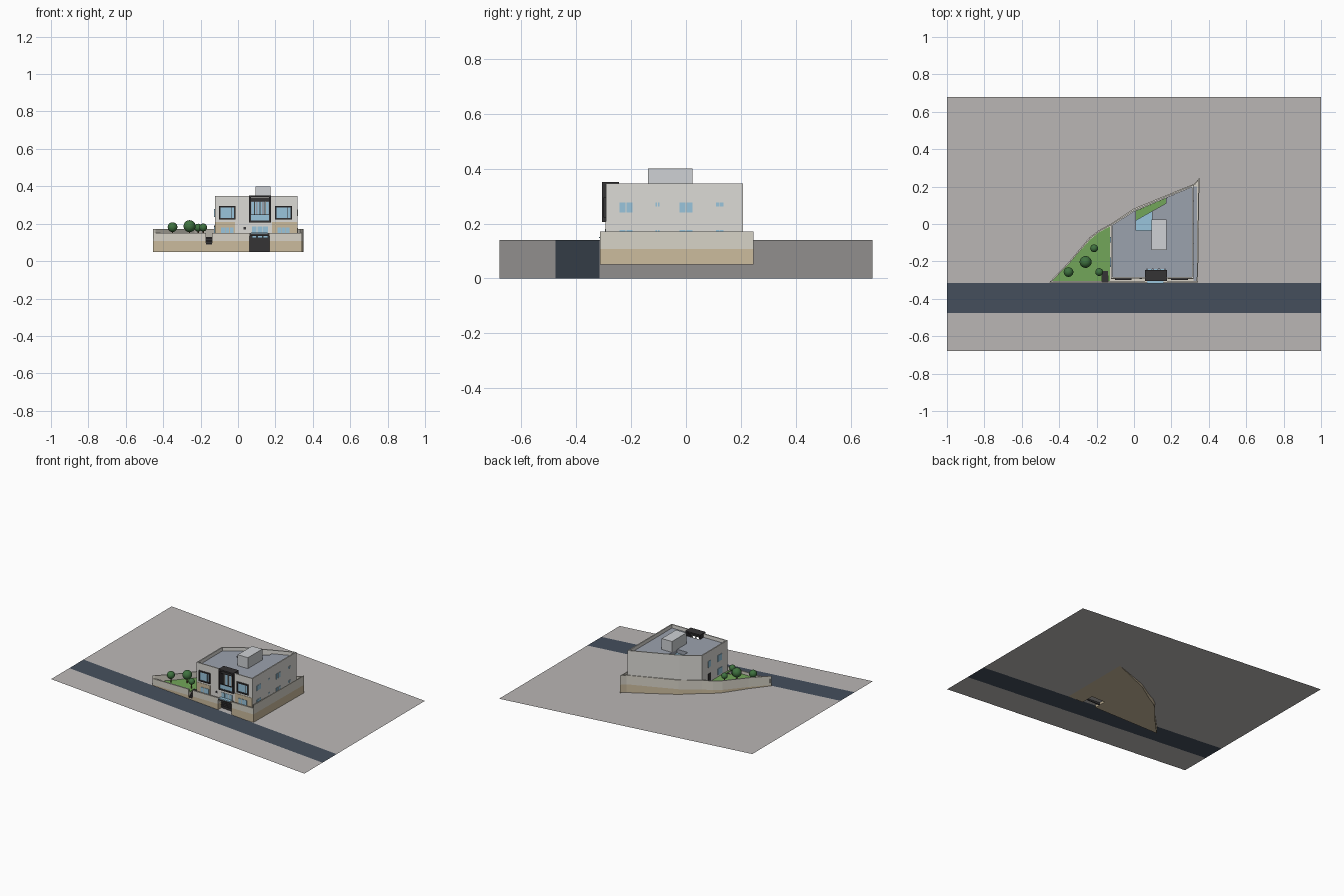
import bpy, bmesh
from mathutils import Vector

if "Cube" in bpy.data.objects:
    bpy.data.objects.remove(bpy.data.objects["Cube"])

MATS = {}
COL = dict(ground=(.5, .48, .47), road=(.06, .08, .11), tan=(.60, .50, .34), beige=(.68, .65, .57),
           white=(.72, .71, .67), roof=(.33, .36, .42), dark=(.035, .033, .035), glass=(.32, .56, .72),
           grass=(.17, .38, .10), leaf=(.05, .17, .05), trunk=(.16, .09, .04), pale=(.62, .64, .66))


def mat(c):
    if c not in MATS:
        MATS[c] = bpy.data.materials.new(c)
        MATS[c].diffuse_color = (*COL[c], 1)
    return MATS[c]


def make(name, bm, c):
    bmesh.ops.recalc_face_normals(bm, faces=bm.faces[:])
    me = bpy.data.meshes.new(name)
    bm.to_mesh(me)
    bm.free()
    ob = bpy.data.objects.new(name, me)
    bpy.context.collection.objects.link(ob)
    if c:
        me.materials.append(mat(c))
    return ob


def add_box(bm, x0, x1, y0, y1, z0, z1):
    vs = bmesh.ops.create_cube(bm, size=1)['verts']
    for v in vs:
        v.co = ((x0 + x1) / 2 + v.co.x * (x1 - x0), (y0 + y1) / 2 + v.co.y * (y1 - y0),
                (z0 + z1) / 2 + v.co.z * (z1 - z0))


def boxes(name, c, *specs):
    bm = bmesh.new()
    for s in specs:
        add_box(bm, *s)
    return make(name, bm, c)


def prism(name, c, pts, z0, z1):
    bm = bmesh.new()
    f = bm.faces.new([bm.verts.new((x, y, z0)) for x, y in pts])
    r = bmesh.ops.extrude_face_region(bm, geom=[f], use_keep_orig=True)
    for v in r['geom']:
        if isinstance(v, bmesh.types.BMVert):
            v.co.z = z1
    return make(name, bm, c)


def offset(pts, d):
    # inward offset of a counter-clockwise outline
    out = []
    for i, p in enumerate(pts):
        p, a, b = Vector(p), Vector(pts[i - 1]), Vector(pts[(i + 1) % len(pts)])
        u, w = (p - a).normalized(), (b - p).normalized()
        n1, n2 = Vector((-u.y, u.x)), Vector((-w.y, w.x))
        out.append(p + (n1 + n2) * d / max(1 + n1.dot(n2), .35))
    return out


def ring_wall(name, c, pts, t, z0, z1, skip=()):
    bm = bmesh.new()
    inn, n = offset(pts, t), len(pts)
    V = [[bm.verts.new((p[0], p[1], z)) for p in loop] for loop in (pts, inn) for z in (z0, z1)]
    for i in range(n):
        j = (i + 1) % n
        if i in skip:
            for k in (i, j):
                bm.faces.new([V[0][k], V[1][k], V[3][k], V[2][k]])
            continue
        for a, b in ((0, 1), (1, 3), (3, 2), (2, 0)):
            bm.faces.new([V[a][i], V[a][j], V[b][j], V[b][i]])
    return make(name, bm, c)


def cut(cutter, *obs):
    for ob in obs:
        m = ob.modifiers.new('cut', 'BOOLEAN')
        m.operation, m.object, m.solver = 'DIFFERENCE', cutter, 'EXACT'
        bpy.context.view_layer.objects.active = ob
        bpy.ops.object.modifier_apply(modifier='cut')


# sloping ground with the road strip
def slope(x):
    return .07 - .07 * x


for name, c, y0, y1 in (('front_ground', 'ground', -.68, -.475), ('road', 'road', -.475, -.315),
                        ('back_ground', 'ground', -.315, .68)):
    bm = bmesh.new()
    bm.faces.new([bm.verts.new((x, y, slope(x))) for x, y in ((-1, y0), (1, y0), (1, y1), (-1, y1))])
    make(name, bm, c)

# plot podium, floor and boundary walls
plot = [(-.455, -.314), (.342, -.314), (.35, .246), (.32, .214), (.17, .153), (0, .083),
        (-.126, 0), (-.19, -.035), (-.238, -.072), (-.35, -.205)]
lower = prism('podium_lower', 'tan', plot, .05, .107)
upper = prism('podium_upper', 'beige', plot, .107, .122)
wall = ring_wall('boundary_wall', 'beige', plot, .007, .122, .172, skip=(0,))
front = boxes('front_wall', 'beige', (-.45, .342, -.314, -.305, .122, .15))
garden = [(-.44, -.304), (-.127, -.304), (-.127, -.012), (-.19, -.046), (-.235, -.084), (-.345, -.207)]
lawn = prism('lawn', 'grass', garden, .122, .13)
boxes('side_terrace', 'roof', (.317, .336, -.305, .2, .122, .126))

# house walls with parapet, and the solid body carrying the roof
house = [(-.124, -.291), (.317, -.291), (.317, .208), (.17, .147), (0, .075), (-.124, -.004)]
walls = ring_wall('house_walls', 'white', house, .008, .12, .347)
inner = offset(house, .008)
notch = [(.17, .138), (.17, .11), (.095, .068), (.095, -.035), (.01, -.035), (.01, .072)]
core = prism('roof_body', 'roof', inner[:3] + notch + inner[5:], .12, .322)
prism('patio_planter', 'grass', [(.01, .02), (.17, .11), (.17, .138), (.01, .07)], .12, .21)
prism('roof_glazing', 'glass', [(.01, -.035), (.095, -.035), (.095, .068), (.01, .02)], .29, .296)
boxes('stair_tower', 'pale', (.094, .175, -.138, .024, .32, .4))

# openings: balcony, garage, garden steps
cutters = [boxes('balcony_cutter', None, (.066, .169, -.4, -.24, .212, .34)),
           boxes('garage_cutter', None, (.062, .168, -.4, -.22, .03, .147)),
           boxes('steps_cutter', None, (-.17, -.14, -.4, -.25, .09, .2))]
cut(cutters[0], walls, core)
cut(cutters[1], lower, upper, front, walls, core)
cut(cutters[2], lower, upper, front, lawn)
for c in cutters:
    bpy.data.objects.remove(c)
boxes('garden_steps', 'dark', *[(-.17, -.14, -.314 + i * .013, -.25, .09, .098 + i * .008) for i in range(5)])


# a projecting frame on the front
def frame(name, x0, x1, z0, z1, t, y0, y1):
    return boxes(name, 'dark', (x0, x0 + t, y0, y1, z0, z1), (x1 - t, x1, y0, y1, z0, z1),
                 (x0 + t, x1 - t, y0, y1, z0, z0 + t), (x0 + t, x1 - t, y0, y1, z1 - t, z1))


# central bay: frame, balcony doors, rail
frame('bay_frame', .059, .176, .206, .352, .01, -.306, -.245)
boxes('balcony_doors', 'glass', *[(x, x + .024, -.246, -.239, .215, .315) for x in (.072, .105, .138)])
boxes('balcony_posts', 'white', *[(x, x + .007, -.284, -.276, .214, .342) for x in (.085, .114, .143)])
boxes('balcony_beam', 'dark', (.069, .166, -.29, -.27, .318, .342))
boxes('balcony_glass', 'glass', (.069, .166, -.302, -.298, .216, .246))
boxes('balcony_rail', 'dark', (.069, .166, -.304, -.296, .246, .25))
# entrance and garage
boxes('entrance_doors', 'glass', *[(x, x + .025, -.294, -.29, .124, .186) for x in (.075, .105, .135)])
boxes('entrance_canopy', 'glass', (.07, .158, -.318, -.29, .147, .152))
boxes('garage_gate', 'dark', (.062, .168, -.275, -.268, .05, .147))
boxes('garage_slats', 'dark', *[(.062, .168, -.279, -.275, z / 1000, z / 1000 + .006) for z in range(75, 145, 12)])
boxes('garage_lintel', 'dark', (.062, .168, -.312, -.3, .134, .15))

# front windows and tan cladding panels
for side, x0, x1, p0, p1 in (('left', -.102, -.014, -.124, -.015), ('right', .198, .288, .182, .317)):
    frame(side + '_window_frame', x0, x1, .222, .296, .008, -.3, -.289)
    m = x0 + (x1 - x0) * .72
    boxes(side + '_window_glass', 'glass', (x0 + .008, x1 - .008, -.294, -.29, .23, .288))
    boxes(side + '_window_mullion', 'dark', (m, m + .003, -.297, -.294, .23, .288))
    boxes(side + '_cladding', 'tan', (p0, p1, -.293, -.29, .122, .208))
    boxes(side + '_lower_window', 'glass', *[(x0 + .012 + i * .023, x0 + .032 + i * .023, -.296, -.292, .126, .181)
                                             for i in range(3)])
boxes('front_small_window', 'dark', (.03, .042, -.294, -.29, .17, .182))

# right side windows on both floors
for i, (y0, y1, h) in enumerate(((-.243, -.195, .036), (-.111, -.097, .014), (-.024, .024, .036), (.109, .137, .014))):
    m = (y0 + y1) / 2
    for tag, top, hh in (('upper', .277, h), ('lower', .177, h)):
        boxes(f'right_{tag}_window_{i}', 'glass', (.314, .319, y0, y1, top - hh, top))
        boxes(f'right_{tag}_mullion_{i}', 'white', (.318, .32, m - .0015, m + .0015, top - hh, top))

# left side windows and garden door
boxes('left_side_windows', 'glass', (-.127, -.122, -.225, -.18, .235, .28), (-.127, -.122, -.1, -.07, .235, .28),
      (-.127, -.122, -.23, -.18, .14, .185))
boxes('garden_door', 'dark', (-.127, -.122, -.1, -.07, .13, .19))

# garden trees
for i, (x, y, z, r) in enumerate(((-.35, -.257, .182, .026), (-.259, -.203, .187, .032),
                                  (-.213, -.13, .179, .021), (-.186, -.257, .18, .021))):
    bm = bmesh.new()
    bmesh.ops.create_uvsphere(bm, u_segments=20, v_segments=12, radius=r)
    ob = make(f'tree_crown_{i}', bm, 'leaf')
    ob.location = (x, y, z)
    for p in ob.data.polygons:
        p.use_smooth = True
    bm = bmesh.new()
    bmesh.ops.create_cone(bm, cap_ends=True, segments=10, radius1=.004, radius2=.003, depth=z - .12)
    make(f'tree_trunk_{i}', bm, 'trunk').location = (x, y, (z + .12) / 2)

for m in bpy.data.materials:
    if m.users and not m.is_grease_pencil:
        m.use_nodes = True
        m.node_tree.nodes["Principled BSDF"].inputs["Base Color"].default_value = m.diffuse_color
